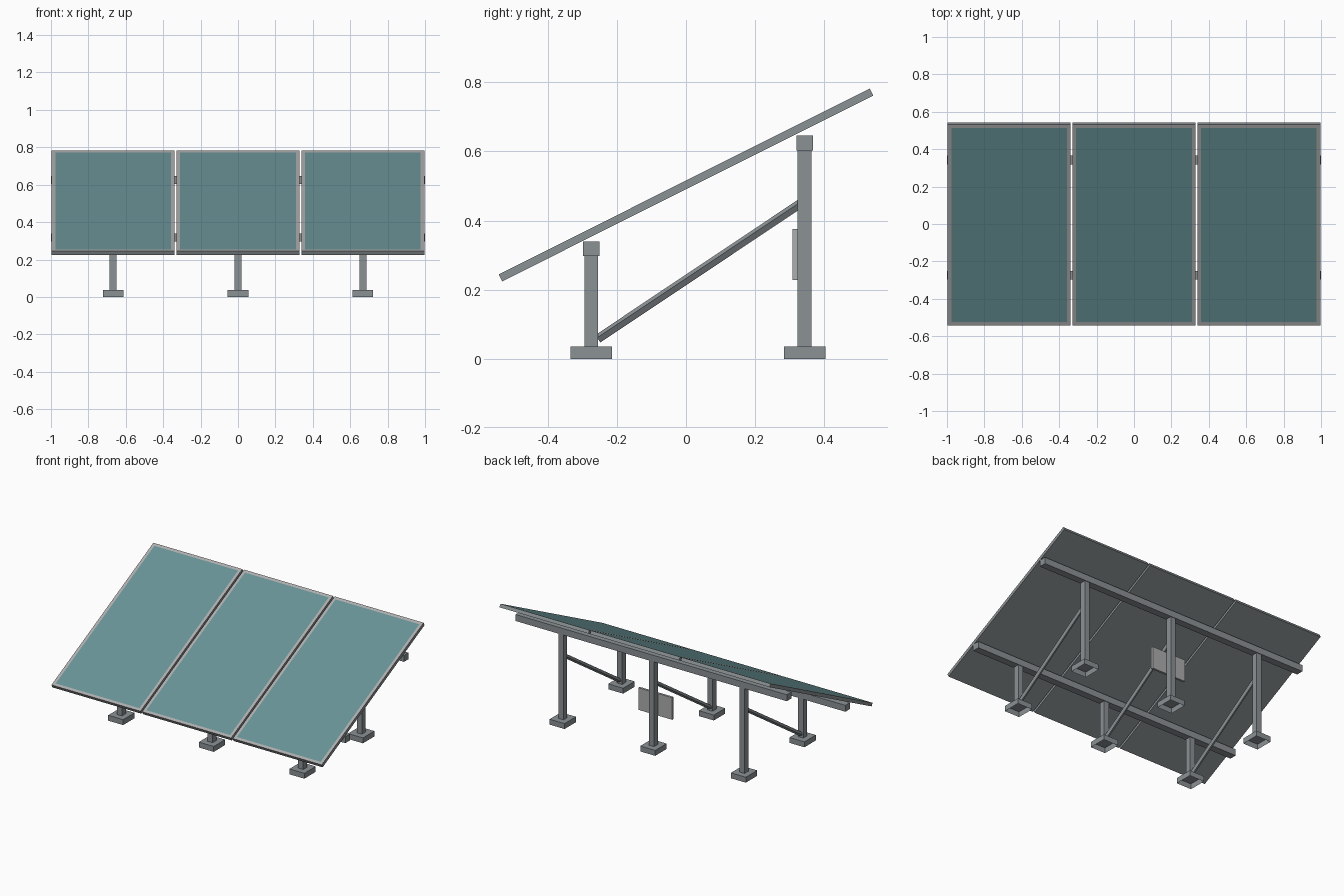
import bpy, bmesh, math
from mathutils import Matrix, Vector

cube = bpy.data.objects.get("Cube")
if cube:
    bpy.data.objects.remove(cube, do_unlink=True)


def material(name, r, g, b):
    m = bpy.data.materials.new(name)
    m.use_nodes = True
    m.diffuse_color = (r, g, b, 1)
    m.node_tree.nodes["Principled BSDF"].inputs["Base Color"].default_value = (r, g, b, 1)
    return m


STEEL = material("steel grey", 0.26, 0.285, 0.30)
LIGHT = material("light grey", 0.42, 0.42, 0.42)
GLASS = material("teal glass", 0.14, 0.29, 0.31)


def box(name, size, place, mats, edit=None):
    """Box of the given size; place is a location or a full matrix."""
    bm = bmesh.new()
    bmesh.ops.create_cube(bm, size=1)
    bmesh.ops.scale(bm, vec=size, verts=bm.verts)
    if edit:
        edit(bm)
    mesh = bpy.data.meshes.new(name)
    bm.to_mesh(mesh)
    bm.free()
    for m in mats:
        mesh.materials.append(m)
    ob = bpy.data.objects.new(name, mesh)
    ob.matrix_world = place if isinstance(place, Matrix) else Matrix.Translation(place)
    bpy.context.collection.objects.link(ob)
    return ob


def frame_and_glass(bm):
    # light rim around an inset pane on the top face
    bm.normal_update()
    top = max(bm.faces, key=lambda f: f.normal.z)
    rim = bmesh.ops.inset_region(bm, faces=[top], thickness=0.027)["faces"]
    for f in rim:
        f.material_index = 1
    top.material_index = 2


def open_bottom(bm):
    # the footings are hollow caps
    bm.normal_update()
    bottom = min(bm.faces, key=lambda f: f.normal.z)
    bmesh.ops.delete(bm, geom=[bottom], context='FACES_ONLY')


PITCH = 0.668
TILT = Matrix.Rotation(math.radians(26.6), 4, 'X')
FOOT_H = 0.036
RAIL_H = 0.043
# row name, y position, underside of rail
ROWS = (("front", -0.274, 0.297), ("rear", 0.343, 0.603))

# rails along the full width
for row, y, z in ROWS:
    box(row + "_rail", (2, 0.048, RAIL_H), (0, y, z + RAIL_H / 2), [STEEL])

for side, step in (("right", -1), ("middle", 0), ("left", 1)):
    x = step * PITCH

    # tilted panel
    box(side + "_panel", (0.656, 1.2, 0.0225),
        Matrix.Translation((x, 0, 0.503)) @ TILT, [STEEL, LIGHT, GLASS], frame_and_glass)

    # posts and footings
    for row, y, z in ROWS:
        name = side + "_" + row
        box(name + "_post", (0.037, 0.04, z - FOOT_H), (x, y, (z + FOOT_H) / 2), [STEEL])
        box(name + "_footing", (0.11, 0.12, FOOT_H), (x, y, FOOT_H / 2), [STEEL], open_bottom)

    # diagonal brace, rolled about its own length
    low, high = Vector((x, -0.255, 0.058)), Vector((x, 0.335, 0.452))
    run = high - low
    pitch = Matrix.Rotation(math.atan2(run.z, run.y), 4, 'X')
    roll = Matrix.Rotation(math.radians(30), 4, 'Y')
    box(side + "_brace", (0.019, run.length, 0.019),
        Matrix.Translation((low + high) / 2) @ pitch @ roll, [STEEL])

# control box on the middle rear post
box("control_box", (0.25, 0.015, 0.147), (0, 0.316, 0.302), [LIGHT])
